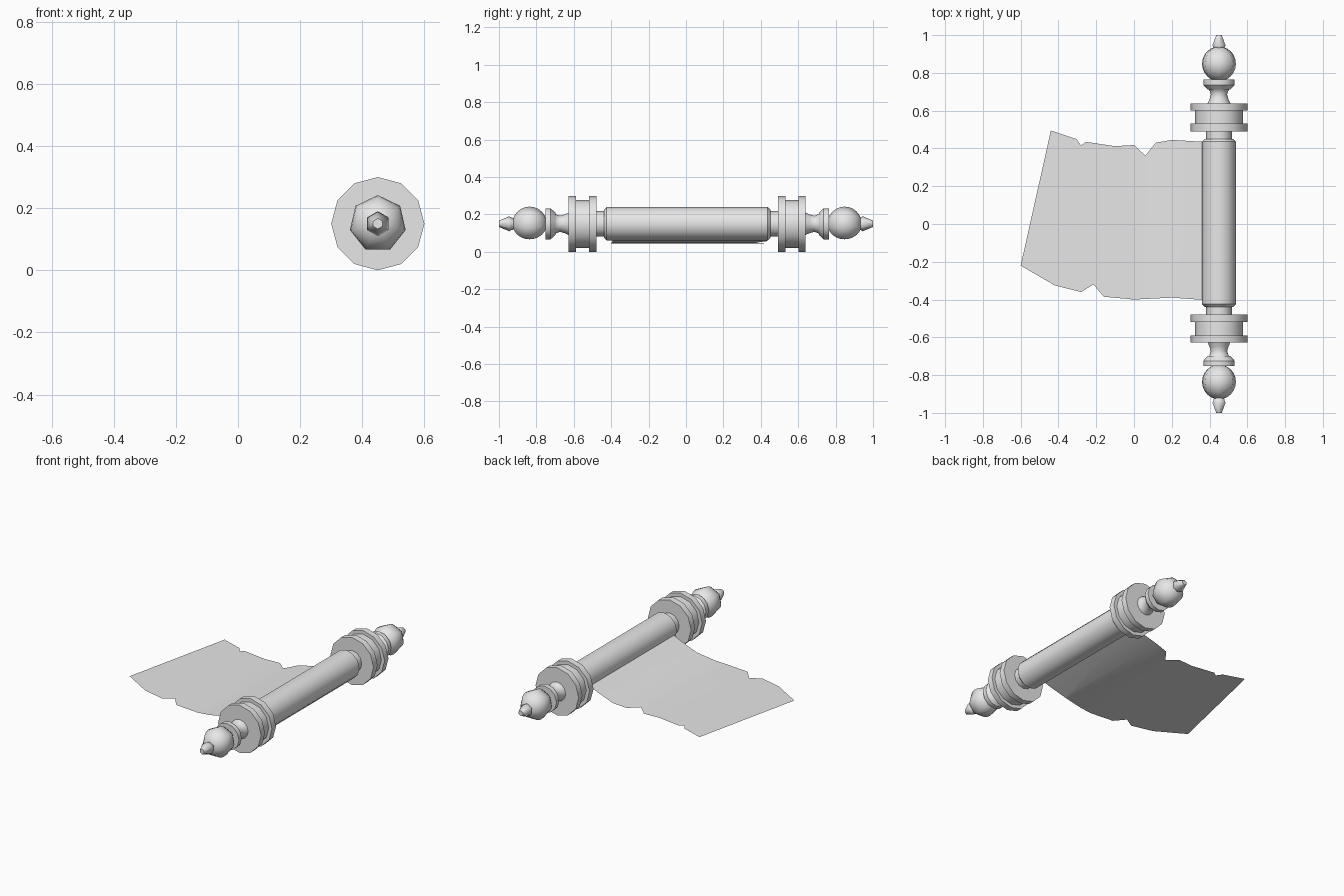
import bpy, bmesh, math

cube = bpy.data.objects.get("Cube")
if cube:
    bpy.data.objects.remove(cube, do_unlink=True)

AXIS_X, AXIS_Z, MID_Y = 0.45, 0.15, 0.006

grey = bpy.data.materials.new("plain_grey")
grey.use_nodes = True
grey.diffuse_color = (0.8, 0.8, 0.8, 1)
grey.node_tree.nodes["Principled BSDF"].inputs["Base Color"].default_value = (0.8, 0.8, 0.8, 1)


def finish(name, bm, limit):
    """Smooth the faces, keep edges above the limit angle sharp, link the object."""
    for f in bm.faces:
        f.smooth = True
    for e in bm.edges:
        if len(e.link_faces) == 2 and e.calc_face_angle(0) > math.radians(limit):
            e.smooth = False
    mesh = bpy.data.meshes.new(name)
    bm.to_mesh(mesh)
    bm.free()
    mesh.materials.append(grey)
    obj = bpy.data.objects.new(name, mesh)
    bpy.context.collection.objects.link(obj)


def turned(name, profile, sides=12, limit=40, side=1, shift=MID_Y):
    """Spin a profile of (distance along the rod, radius) around the rod axis."""
    bm = bmesh.new()
    rings = []
    for d, r in profile:
        ring = []
        for i in range(sides):
            a = 2 * math.pi * i / sides
            ring.append(bm.verts.new((AXIS_X + r * math.sin(a), side * d + shift,
                                      AXIS_Z + r * math.cos(a))))
        rings.append(ring)
    for a, b in zip(rings, rings[1:]):
        for i in range(sides):
            j = (i + 1) % sides
            bm.faces.new((a[i], a[j], b[j], b[i]))
    bm.faces.new(rings[0])
    bm.faces.new(rings[-1])
    bmesh.ops.recalc_face_normals(bm, faces=bm.faces)
    finish(name, bm, limit)


# Rolled centre with chamfered ends
turned("roller", [(-0.445, 0.075), (-0.43, 0.09), (0.43, 0.09), (0.445, 0.075)])

# Turned handles, the same at both ends
for side, end in ((1, "back"), (-1, "front")):
    turned(end + "_inner_neck", [(0.44, 0.068), (0.49, 0.068)], side=side)
    turned(end + "_inner_disc", [(0.485, 0.15), (0.525, 0.15)], side=side)
    turned(end + "_hub", [(0.525, 0.128), (0.595, 0.128)], side=side)
    turned(end + "_outer_disc", [(0.595, 0.15), (0.633, 0.15)], side=side)
    turned(end + "_cove", [(0.633, 0.06), (0.655, 0.05), (0.68, 0.043),
                           (0.70, 0.05), (0.71, 0.058)], side=side)
    turned(end + "_collar", [(0.705, 0.06), (0.73, 0.083), (0.758, 0.083)], side=side)
    ball = [(0.842 - 0.092 * math.cos(math.pi * k / 12),
             0.092 * math.sin(math.pi * k / 12)) for k in range(1, 12)]
    turned(end + "_ball", ball, sides=7, limit=60, side=side)
    turned(end + "_tip", [(0.91, 0.028), (0.935, 0.034), (0.945, 0.04), (1.0, 0.017)],
           sides=6, limit=62, side=side, shift=0)

# Torn sheet: outline seen from above, bent along a curve towards the roller
back_edge = [(-0.44, 0.495), (-0.305, 0.45), (-0.28, 0.415), (-0.255, 0.435),
             (-0.1, 0.412), (0, 0.418), (0.06, 0.362), (0.115, 0.43),
             (0.2, 0.445), (0.37, 0.435)]
front_edge = [(-0.6, -0.22), (-0.42, -0.325), (-0.28, -0.36), (-0.215, -0.32),
              (-0.16, -0.385), (0, -0.4), (0.2, -0.39), (0.37, -0.402)]
bend = [(-1, 0.046), (0, 0.046), (0.08, 0.051), (0.2, 0.071), (0.31, 0.107), (0.37, 0.13)]


def sheet_height(x):
    for (x0, z0), (x1, z1) in zip(bend, bend[1:]):
        if x <= x1:
            return z0 + (z1 - z0) * (x - x0) / (x1 - x0)
    return bend[-1][1]


bm = bmesh.new()
bm.faces.new([bm.verts.new((x, y, 0)) for x, y in front_edge + back_edge[::-1]])
bmesh.ops.triangulate(bm, faces=bm.faces[:])
for x, _ in bend[1:-1]:
    bmesh.ops.bisect_plane(bm, geom=bm.verts[:] + bm.edges[:] + bm.faces[:],
                           plane_co=(x, 0, 0), plane_no=(1, 0, 0))
for v in bm.verts:
    v.co.z = sheet_height(v.co.x)
finish("sheet", bm, 40)
